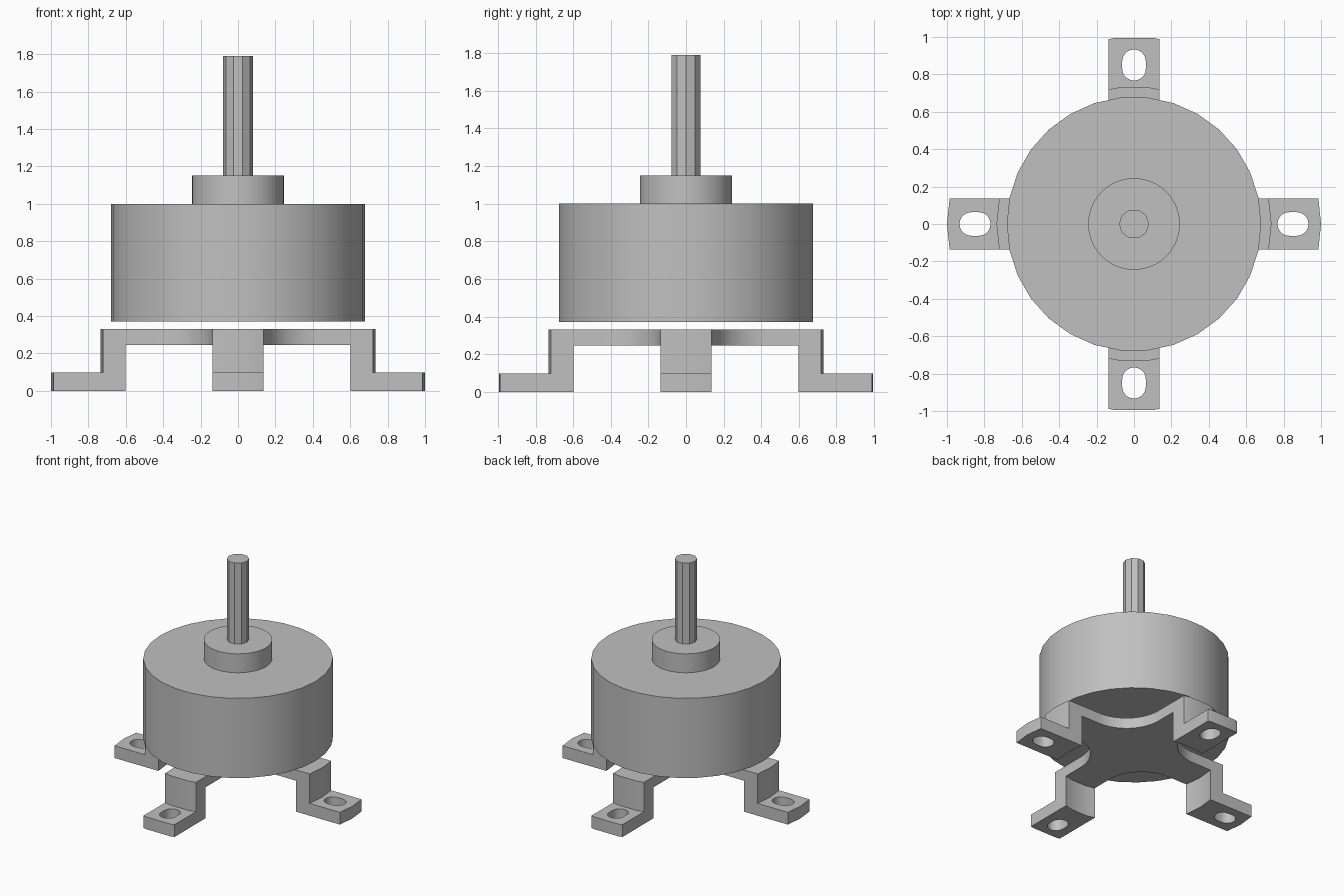
import bpy, bmesh
from math import sin, cos, pi, radians

cube = bpy.data.objects.get("Cube")
if cube:
    bpy.data.objects.remove(cube, do_unlink=True)

metal = bpy.data.materials.new("grey_metal")
metal.use_nodes = True
metal.diffuse_color = (0.53, 0.53, 0.53, 1)
metal.node_tree.nodes["Principled BSDF"].inputs["Base Color"].default_value = (0.53, 0.53, 0.53, 1)


def finish(name, bm):
    bmesh.ops.recalc_face_normals(bm, faces=bm.faces)
    mesh = bpy.data.meshes.new(name)
    bm.to_mesh(mesh)
    bm.free()
    mesh.materials.append(metal)
    obj = bpy.data.objects.new(name, mesh)
    bpy.context.collection.objects.link(obj)
    return obj


def add_prism(bm, outline, low, high):
    face = bm.faces.new([bm.verts.new((x, y, low)) for x, y in outline])
    top = bmesh.ops.extrude_face_region(bm, geom=[face])["geom"]
    verts = [v for v in top if isinstance(v, bmesh.types.BMVert)]
    bmesh.ops.translate(bm, verts=verts, vec=(0, 0, high - low))


def cylinder(name, radius, low, high, sides):
    bm = bmesh.new()
    add_prism(bm, arc(0, 0, radius, 0, 2 * pi, sides)[:-1], low, high)
    return finish(name, bm)


def arc(cx, cy, radius, start, end, steps):
    angles = [start + (end - start) * i / steps for i in range(steps + 1)]
    return [(cx + radius * cos(a), cy + radius * sin(a)) for a in angles]


def turned(points, quarter):
    c, s = round(cos(quarter * pi / 2)), round(sin(quarter * pi / 2))
    return [(x * c - y * s, x * s + y * c) for x, y in points]


def smooth(obj, angle):
    bpy.ops.object.select_all(action="DESELECT")
    obj.select_set(True)
    bpy.context.view_layer.objects.active = obj
    bpy.ops.object.shade_smooth_by_angle(angle=radians(angle))


def cut(obj, cutter, operation):
    mod = obj.modifiers.new(operation.title(), "BOOLEAN")
    mod.operation, mod.object, mod.solver = operation, cutter, "EXACT"
    bpy.context.view_layer.objects.active = obj
    bpy.ops.object.modifier_apply(modifier=mod.name)
    bpy.data.objects.remove(cutter, do_unlink=True)


# Motor: housing, bearing boss and faceted shaft
housing = cylinder("housing", 0.68, 0.37, 1.0, 30)
boss = cylinder("bearing_boss", 0.245, 1.0, 1.15, 60)
smooth(housing, 30)
smooth(boss, 30)
cylinder("shaft", 0.08, 1.15, 1.79, 10)

# Mounting bracket: a stepped disc, cut to a filleted cross
bm = bmesh.new()
section = [(0, 0.33), (0.735, 0.33), (0.735, 0.097), (1, 0.097),
           (1, 0), (0.617, 0), (0.617, 0.245), (0, 0.245)]
verts = [bm.verts.new((r, 0, z)) for r, z in section]
edges = [bm.edges.new(pair) for pair in zip(verts, verts[1:])]
bmesh.ops.spin(bm, geom=verts + edges, cent=(0, 0, 0), axis=(0, 0, 1),
               angle=2 * pi, steps=30, use_duplicate=False)
bmesh.ops.remove_doubles(bm, verts=bm.verts, dist=1e-4)
bracket = finish("mounting_bracket", bm)

half, fillet = 0.135, 0.3
mid = half + fillet
arm = [(1.2, -half), (1.2, half)] + arc(mid, mid, fillet, 1.5 * pi, pi, 12)
bm = bmesh.new()
add_prism(bm, [p for q in range(4) for p in turned(arm, q)], -0.2, 0.6)
cut(bracket, finish("cross_cutter", bm), "INTERSECT")

# Screw slots in the four feet
slot = (arc(0.87, 0, 0.063, -pi / 2, pi / 2, 10)
        + arc(0.83, 0, 0.063, pi / 2, 1.5 * pi, 10))
bm = bmesh.new()
for q in range(4):
    add_prism(bm, turned(slot, q), -0.1, 0.2)
cut(bracket, finish("slot_cutter", bm), "DIFFERENCE")
smooth(bracket, 30)
